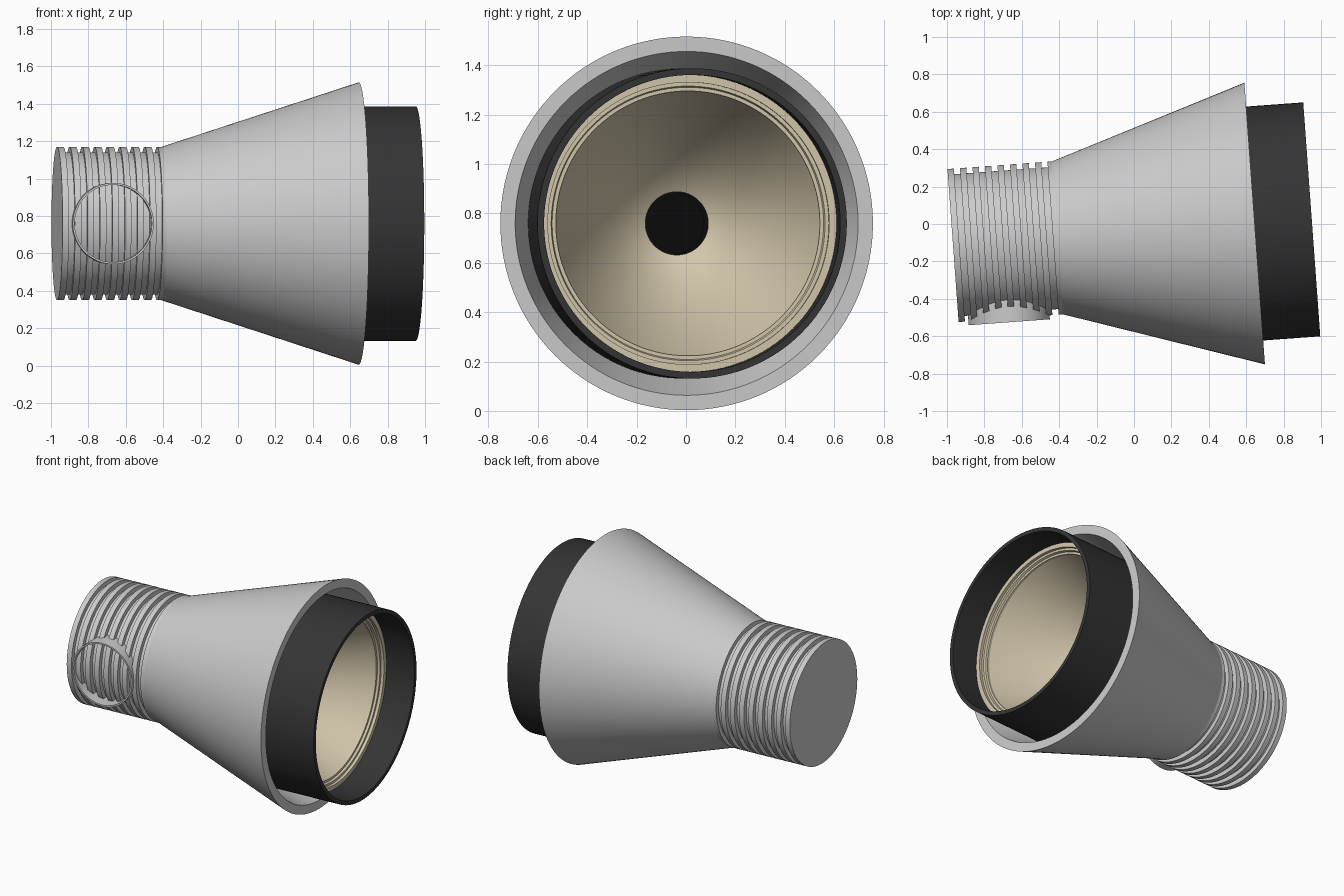
import bpy, bmesh, math
from mathutils import Matrix, Vector

cube = bpy.data.objects.get("Cube")
if cube:
    bpy.data.objects.remove(cube, do_unlink=True)


def material(name, rgb):
    m = bpy.data.materials.new(name)
    m.use_nodes = True
    m.diffuse_color = (*rgb, 1)
    m.node_tree.nodes["Principled BSDF"].inputs["Base Color"].default_value = (*rgb, 1)
    return m


GREY = material("light grey", (0.6, 0.6, 0.6))
BLACK = material("charcoal", (0.035, 0.035, 0.035))
CREAM = material("cream", (0.65, 0.57, 0.41))
DARK = material("deep black", (0.003, 0.003, 0.003))

# Lamp frame: origin at the rear disc, local x along the slightly turned lamp axis
FRAME = Matrix.Translation((-0.9675, -0.115, 0.76)) @ Matrix.Rotation(math.radians(4.17), 4, 'Z')


def lathe(name, profile, mat, closed=True, local=Matrix(), steps=128):
    """Spin (distance, radius) points around the local x axis."""
    bm = bmesh.new()
    verts = [bm.verts.new((s, 0, r)) for s, r in profile]
    pairs = list(zip(verts, verts[1:]))
    if closed:
        pairs.append((verts[-1], verts[0]))
    edges = [bm.edges.new(p) for p in pairs]
    bmesh.ops.spin(bm, geom=verts + edges, cent=(0, 0, 0), axis=(1, 0, 0),
                   angle=math.tau, steps=steps, use_duplicate=False)
    bmesh.ops.remove_doubles(bm, verts=bm.verts, dist=1e-5)
    bmesh.ops.dissolve_degenerate(bm, edges=bm.edges, dist=1e-5)
    bmesh.ops.recalc_face_normals(bm, faces=bm.faces)
    mesh = bpy.data.meshes.new(name)
    bm.to_mesh(mesh)
    bm.free()
    mesh.materials.append(mat)
    obj = bpy.data.objects.new(name, mesh)
    bpy.context.collection.objects.link(obj)
    obj.matrix_world = FRAME @ local
    bpy.ops.object.select_all(action='DESELECT')
    obj.select_set(True)
    bpy.context.view_layer.objects.active = obj
    bpy.ops.object.shade_smooth_by_angle(angle=math.radians(15))
    return obj


# Housing: finned rear barrel flaring into a hollow cone
R, GROOVE, PITCH = 0.41, 0.38, 0.067
body = [(0, 0), (0, R)]
for i in range(8):
    a, b = i * PITCH + 0.034, (i + 1) * PITCH
    body += [(a, R), (a, GROOVE), (b, GROOVE), (b, R)]
body += [(0.56, R), (1.617, 0.755), (1.617, 0.695), (0.56, 0.355), (0.56, 0)]
lathe("housing", body, GREY, closed=False)

# Black front barrel
lathe("front_barrel", [(1.35, 0.627), (1.923, 0.627), (1.923, 0.6), (1.35, 0.6)], BLACK)

# Reflector: stepped seat ring and parabolic bowl with a central opening
HOLE, MOUTH, BACK = 0.1275, 0.535, 1.07
bowl = [(1.72, 0.601), (1.72, 0.57), (1.7, 0.57), (1.7, 0.555), (1.685, 0.55), (1.685, MOUTH)]
for i in range(25):
    r = MOUTH + (HOLE - MOUTH) * i / 24
    bowl.append((BACK + (r * r - HOLE * HOLE) / 0.45, r))
lathe("reflector", bowl, CREAM, closed=False)

# Dark socket behind the opening
lathe("socket", [(1.069, HOLE), (1.069, HOLE + 0.02), (0.8, HOLE + 0.02), (0.8, 0),
                 (0.82, 0), (0.82, HOLE)], DARK, closed=False)

# Thin open collar on the front of the finned barrel
side = Matrix.Translation((0.27, 0, 0)) @ Matrix.Rotation(math.radians(-90), 4, 'Z')
lathe("side_collar", [(0.25, 0.2175), (0.431, 0.2175), (0.431, 0.207), (0.25, 0.207)],
      GREY, local=side, steps=64)
